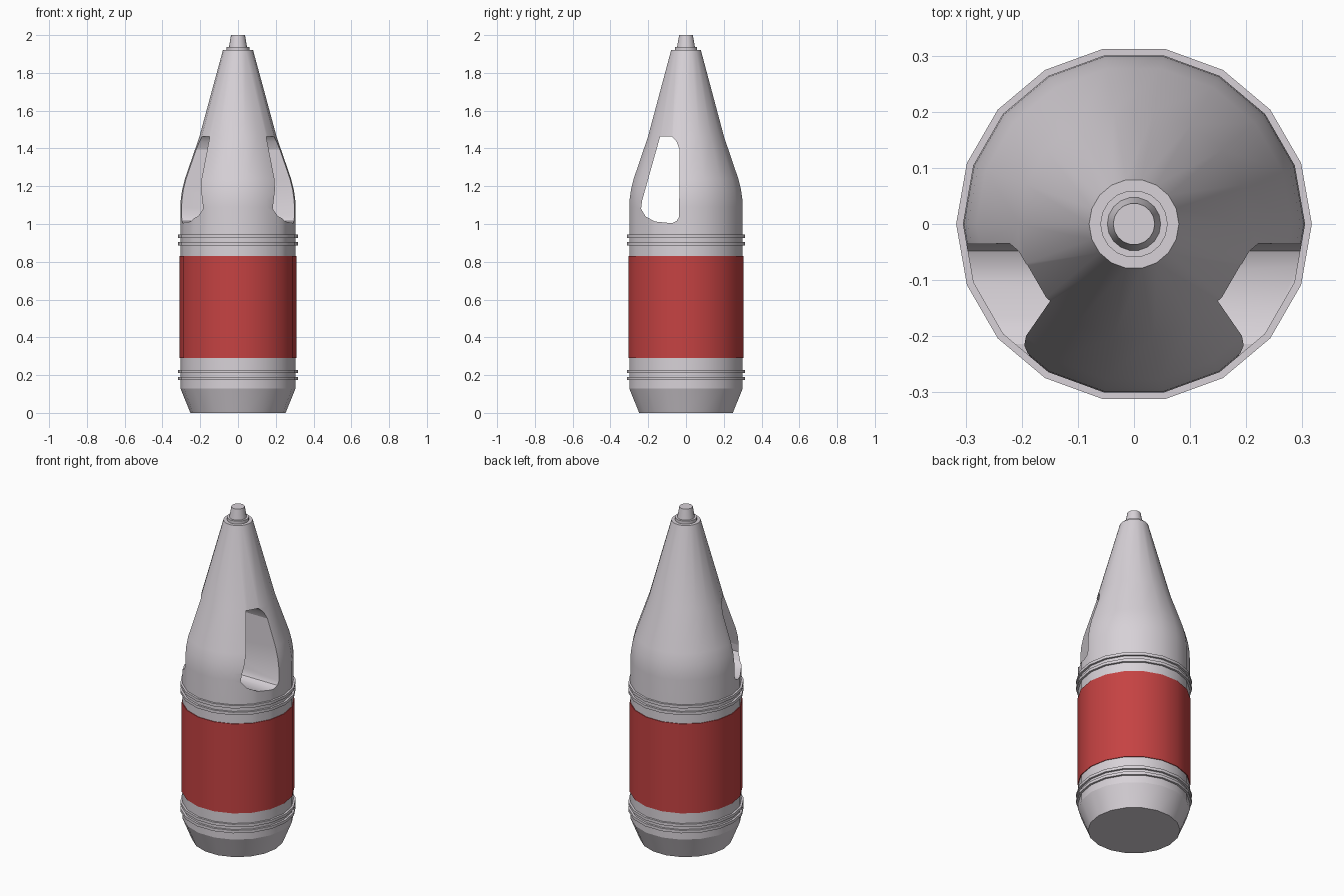
import bpy, bmesh, math

if "Cube" in bpy.data.objects:
    bpy.data.objects.remove(bpy.data.objects["Cube"])

SIDES = 18


def material(name, rgb):
    m = bpy.data.materials.new(name)
    m.diffuse_color = (*rgb, 1)
    m.use_nodes = True
    m.node_tree.nodes["Principled BSDF"].inputs["Base Color"].default_value = m.diffuse_color
    return m


GREY = material("pale grey metal", (0.68, 0.64, 0.68))
RED = material("red paint", (0.56, 0.055, 0.055))


def add_object(name, bm, mat):
    bmesh.ops.recalc_face_normals(bm, faces=bm.faces)
    mesh = bpy.data.meshes.new(name)
    bm.to_mesh(mesh)
    bm.free()
    mesh.materials.append(mat)
    ob = bpy.data.objects.new(name, mesh)
    bpy.context.collection.objects.link(ob)
    return ob


def smooth(ob, degrees=35):
    bpy.ops.object.select_all(action='DESELECT')
    ob.select_set(True)
    bpy.context.view_layer.objects.active = ob
    bpy.ops.object.shade_smooth_by_angle(angle=math.radians(degrees))


def lathe(name, profile, mat):
    """Capped solid turned about z from (radius, height) points."""
    bm = bmesh.new()
    rings = [[bm.verts.new((r * math.cos(math.tau * i / SIDES),
                            r * math.sin(math.tau * i / SIDES), z))
              for i in range(SIDES)] for r, z in profile]
    for a, b in zip(rings, rings[1:]):
        for i in range(SIDES):
            j = (i + 1) % SIDES
            bm.faces.new((a[i], a[j], b[j], b[i]))
    bm.faces.new(rings[0][::-1])
    bm.faces.new(rings[-1])
    ob = add_object(name, bm, mat)
    smooth(ob)
    return ob


# Tapered base and main hull with its long nose cone
lathe("base", [(0.252, 0), (0.305, 0.13)], GREY)
hull = lathe("hull", [(0.305, 0.13), (0.305, 1.09), (0.303, 1.13), (0.296, 1.18),
                      (0.281, 1.24), (0.205, 1.46), (0.08, 1.92)], GREY)

# Window tunnel cut straight through the lower nose, side to side
outline = [(-0.137, 1.463), (-0.074, 1.463), (-0.049, 1.435), (-0.035, 1.395),
           (-0.036, 1.04), (-0.048, 1.017), (-0.075, 1.004), (-0.165, 1.013),
           (-0.214, 1.04), (-0.238, 1.08), (-0.232, 1.125)]
bm = bmesh.new()
face = bm.faces.new([bm.verts.new((-0.5, y, z)) for y, z in outline])
ext = bmesh.ops.extrude_face_region(bm, geom=[face])
for v in (g for g in ext["geom"] if isinstance(g, bmesh.types.BMVert)):
    v.co.x = 0.5
if face.is_valid and all(len(e.link_faces) > 2 for e in face.edges):
    bm.faces.remove(face)
cutter = add_object("window_cutter", bm, GREY)
cutter.hide_render = True
cut = hull.modifiers.new("window", 'BOOLEAN')
cut.operation = 'DIFFERENCE'
cut.solver = 'EXACT'
cut.object = cutter
bpy.context.view_layer.objects.active = hull
bpy.ops.object.modifier_apply(modifier=cut.name)
bpy.data.objects.remove(cutter)
smooth(hull)

# Painted band
lathe("red_band", [(0.309, 0.29), (0.309, 0.83)], RED)

# Two pairs of raised hoops
for i, z in enumerate((0.174, 0.211, 0.887, 0.927)):
    lathe(f"hoop_{i + 1}", [(0.317, z), (0.317, z + 0.017)], GREY)

# Stepped collar and blunt tip
lathe("tip_collar", [(0.06, 1.91), (0.06, 1.938)], GREY)
lathe("tip", [(0.049, 1.93), (0.037, 2.0)], GREY)
